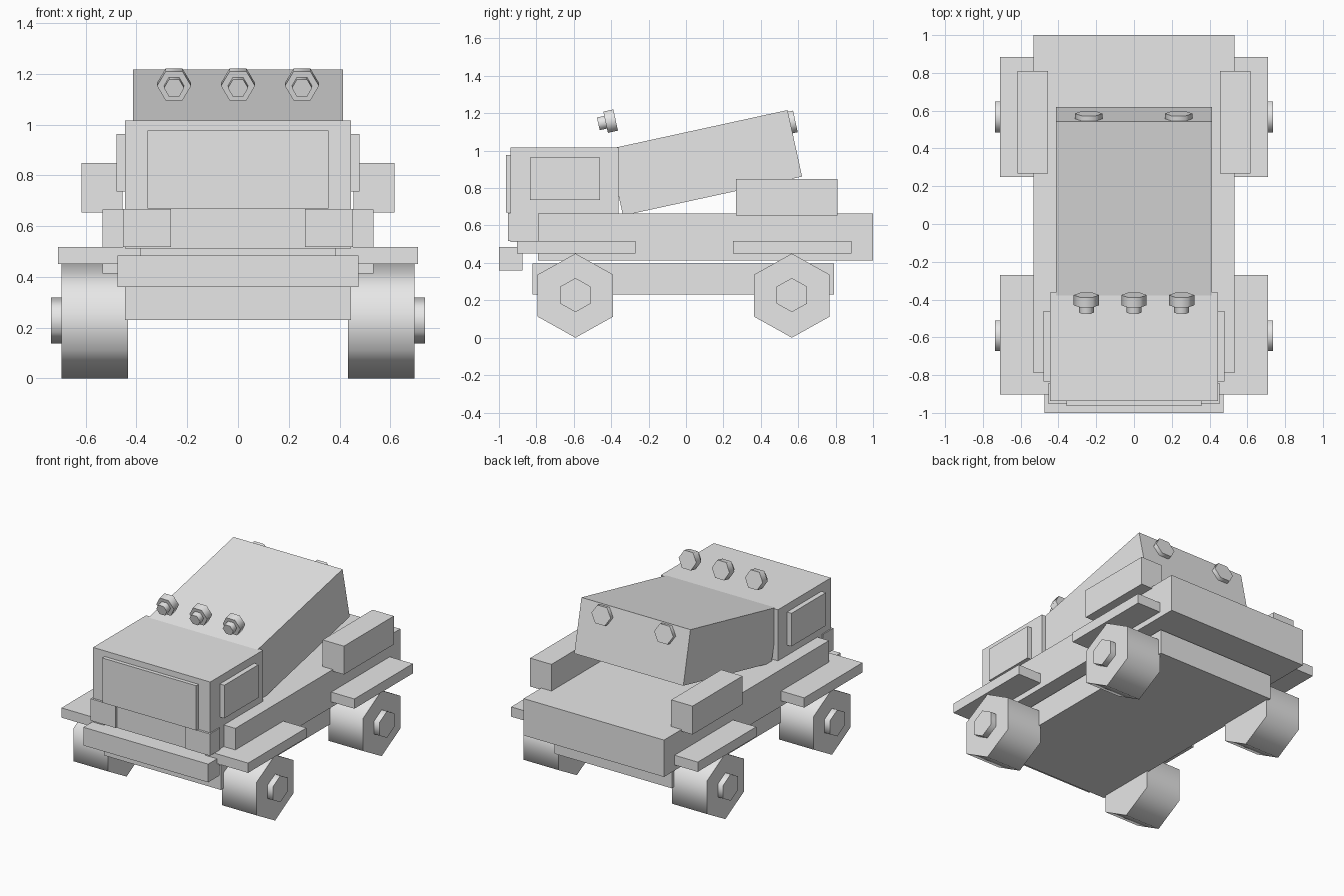
import bpy, bmesh, math
from mathutils import Vector, Matrix

if "Cube" in bpy.data.objects:
    bpy.data.objects.remove(bpy.data.objects["Cube"])

grey = bpy.data.materials.new("plain grey")
grey.diffuse_color = (0.8, 0.8, 0.8, 1)
grey.use_nodes = True
grey.node_tree.nodes["Principled BSDF"].inputs["Base Color"].default_value = grey.diffuse_color
TILT = math.radians(12.3)


def finish(name, bm):
    bmesh.ops.recalc_face_normals(bm, faces=bm.faces)
    mesh = bpy.data.meshes.new(name)
    bm.to_mesh(mesh)
    bm.free()
    mesh.materials.append(grey)
    obj = bpy.data.objects.new(name, mesh)
    bpy.context.collection.objects.link(obj)
    return obj


def box(name, x, y, z, tilt=0.0):
    """Box from (min, max) ranges, optionally tilted about the x axis."""
    bm = bmesh.new()
    bmesh.ops.create_cube(bm, size=1)
    size = [r[1] - r[0] for r in (x, y, z)]
    mid = [(r[0] + r[1]) / 2 for r in (x, y, z)]
    bmesh.ops.transform(bm, verts=bm.verts, matrix=Matrix.Translation(mid)
                        @ Matrix.Rotation(tilt, 4, 'X') @ Matrix.Diagonal((*size, 1)))
    return finish(name, bm)


def pair(name, x, y, z):
    """Matching boxes on both sides."""
    box("right_" + name, x, y, z)
    box("left_" + name, (-x[1], -x[0]), y, z)


def hexagon(name, centre, u, v, w):
    """Six-sided smooth drum: corner axis u, other axis v, full depth axis w."""
    c, u, v, w = map(Vector, (centre, u, v, w))
    bm = bmesh.new()
    rings = []
    for s in (-0.5, 0.5):
        rings.append([bm.verts.new(c + w * s + u * math.cos(k * math.pi / 3)
                                   + v * math.sin(k * math.pi / 3)) for k in range(6)])
    a, b = rings
    bm.faces.new(a)
    bm.faces.new(b)
    for k in range(6):
        j = (k + 1) % 6
        bm.faces.new((a[k], a[j], b[j], b[k]))
    obj = finish(name, bm)
    bpy.ops.object.select_all(action='DESELECT')
    obj.select_set(True)
    bpy.context.view_layer.objects.active = obj
    bpy.ops.object.shade_smooth_by_angle(angle=math.radians(75))


# Frame and bed
box("lower_chassis", (-.445, .445), (-.82, .79), (.23, .397))
box("bed", (-.533, .533), (-.79, 1.0), (.412, .665))

# Cab with windscreen, door windows, headlights and bumper
box("cab", (-.445, .445), (-.937, -.362), (.512, 1.016))
box("windscreen", (-.357, .357), (-.963, -.93), (.67, .977))
pair("door_window", (.43, .479), (-.833, -.46), (.736, .963))
pair("headlight", (.264, .453), (-.952, -.842), (.517, .667))
box("front_bumper", (-.474, .474), (-1.0, -.875), (.359, .484))

# Tilted rear body: placed from its upper and lower back corners
length, height = .98, .364
along = Vector((0, math.cos(TILT), math.sin(TILT)))
up = Vector((0, -math.sin(TILT), math.cos(TILT)))
mid = Vector((0, .543, 1.217)) - along * length / 2 - up * height / 2
box("rear_body", (-.414, .414), (mid.y - length / 2, mid.y + length / 2),
    (mid.z - height / 2, mid.z + height / 2), TILT)

# Side boxes and mudguards
pair("side_box", (.455, .617), (.268, .81), (.653, .848))
for end, y in (("front", (-.903, -.27)), ("rear", (.25, .885))):
    pair(end + "_mudguard", (.385, .709), y, (.45, .517))

# Wheels and hubs
for end, y in (("front", -.591), ("rear", .566)):
    for side, s in (("right", 1), ("left", -1)):
        hexagon(f"{end}_{side}_wheel", (s * .564, y, .225),
                (0, 0, .225), (0, .233, 0), (.263, 0, 0))
        hexagon(f"{end}_{side}_hub", (s * .675, y, .228),
                (0, 0, .091), (0, .094, 0), (.122, 0, 0))

# Roof lamps in front, each a wide drum with a small lens
for i, x in enumerate((-.252, 0, .252)):
    c = Vector((x, -.403, 1.158))
    hexagon(f"roof_lamp_{i}", c, (.067, 0, 0), up * .067 * .866 / .866, along * .055)
    hexagon(f"roof_lamp_lens_{i}", c - along * .045, (.04, 0, 0), up * .04, along * .045)

# Tail lamps on the back of the rear body
for side, x in (("left", -.24), ("right", .236)):
    c = Vector((x, .543, 1.217)) - up * .068 + along * .003
    hexagon(side + "_tail_lamp", c, (.073, 0, 0), up * .068, along * .05)
